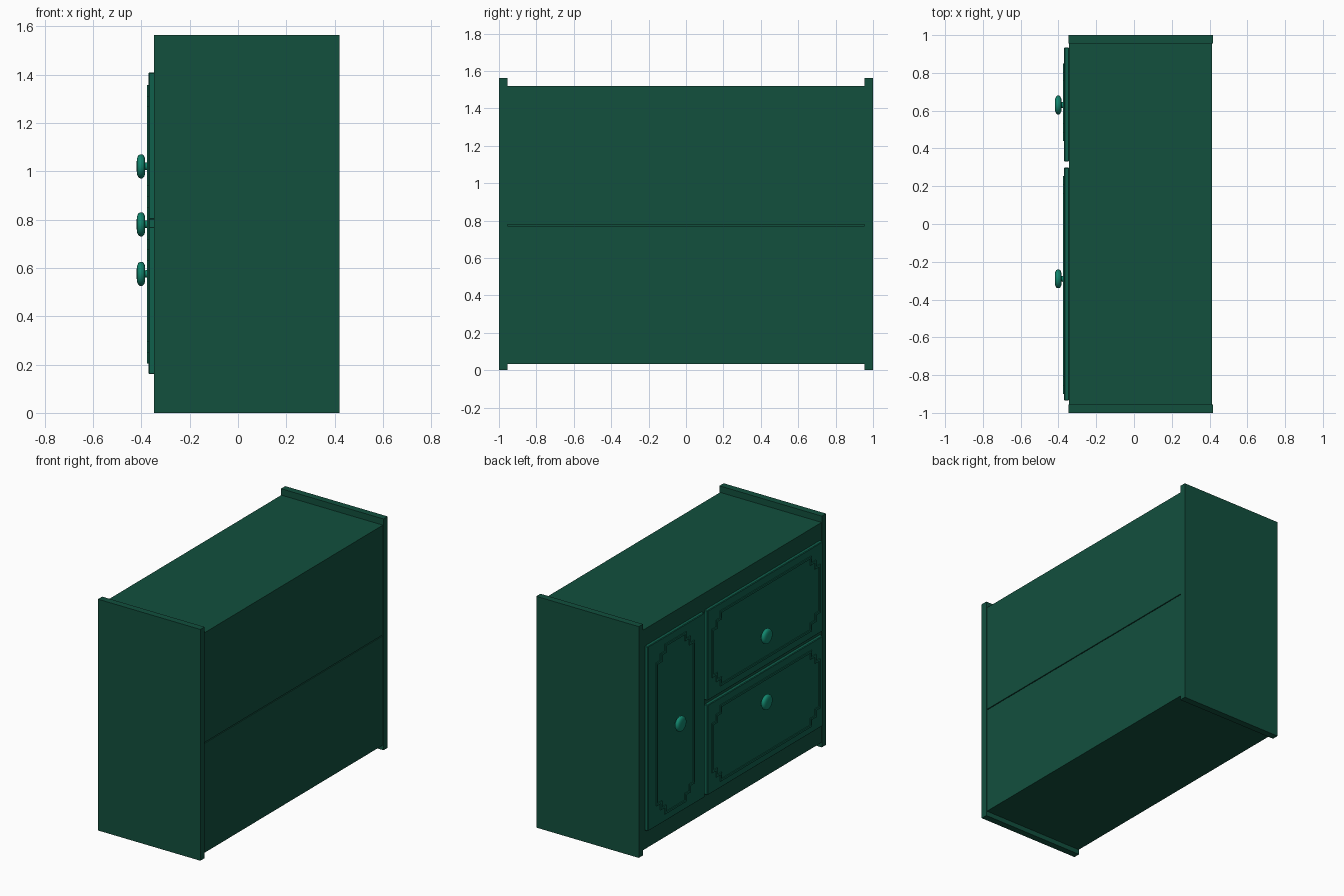
import bpy, bmesh
from math import pi, cos, sin

if "Cube" in bpy.data.objects:
    bpy.data.objects.remove(bpy.data.objects["Cube"])


def material(name, rgb):
    m = bpy.data.materials.new(name)
    m.diffuse_color = (*rgb, 1)
    m.use_nodes = True
    m.node_tree.nodes["Principled BSDF"].inputs["Base Color"].default_value = m.diffuse_color
    return m


BODY = material("dark_green", (0.006, 0.08, 0.048))
PANEL = material("mid_green", (0.005, 0.115, 0.072))
KNOB = material("light_green", (0.006, 0.24, 0.155))


def finish(name, bm, mat):
    bmesh.ops.recalc_face_normals(bm, faces=bm.faces)
    me = bpy.data.meshes.new(name)
    bm.to_mesh(me)
    bm.free()
    me.materials.append(mat)
    ob = bpy.data.objects.new(name, me)
    bpy.context.collection.objects.link(ob)
    return ob


def box(name, x, y, z, mat=BODY, bevel=0):
    """Box from (min, max) ranges."""
    bm = bmesh.new()
    bmesh.ops.create_cube(bm, size=1)
    for v in bm.verts:
        v.co = [r[0] if c < 0 else r[1] for c, r in zip(v.co, (x, y, z))]
    ob = finish(name, bm, mat)
    if bevel:
        mod = ob.modifiers.new("edge", 'BEVEL')
        mod.width = bevel
        mod.segments = 1
    return ob


def stepped_outline(a, b, s):
    """Rectangle of half size a, b with two square steps cut at each corner."""
    q = [(a, b - 2*s), (a - s, b - 2*s), (a - s, b - s), (a - 2*s, b - s), (a - 2*s, b)]
    return (q + [(-u, v) for u, v in reversed(q)]
            + [(-u, -v) for u, v in q] + [(u, -v) for u, v in reversed(q)])


def moulding(name, y, z, s=0.045, w=0.014, x0=-0.366, x1=-0.3765):
    cy, cz = sum(y) / 2, sum(z) / 2
    a, b = (y[1] - y[0]) / 2, (z[1] - z[0]) / 2
    bm = bmesh.new()
    loops = [[bm.verts.new((x, cy + u, cz + v)) for u, v in stepped_outline(a - d, b - d, s)]
             for x, d in ((x0, 0), (x1, 0), (x1, w), (x0, w))]
    n = len(loops[0])
    for k in range(4):
        p, q = loops[k], loops[(k + 1) % 4]
        for i in range(n):
            j = (i + 1) % n
            bm.faces.new((p[i], p[j], q[j], q[i]))
    return finish(name, bm, PANEL)


def knob(name, y, z, n=32):
    # profile: (x, radius) from the stem out to the rounded face
    prof = [(-0.366, 0.017), (-0.384, 0.015), (-0.385, 0.034), (-0.389, 0.044), (-0.396, 0.050),
            (-0.405, 0.050), (-0.412, 0.046), (-0.417, 0.035), (-0.4195, 0.018)]
    bm = bmesh.new()
    rings = [[bm.verts.new((x, y + r*cos(2*pi*i/n), z + r*sin(2*pi*i/n))) for i in range(n)]
             for x, r in prof]
    for p, q in zip(rings, rings[1:]):
        for i in range(n):
            j = (i + 1) % n
            bm.faces.new((p[i], p[j], q[j], q[i]))
    bm.faces.new(rings[0])
    bm.faces.new(rings[-1])
    ob = finish(name, bm, KNOB)
    bpy.ops.object.select_all(action='DESELECT')
    ob.select_set(True)
    bpy.context.view_layer.objects.active = ob
    bpy.ops.object.shade_smooth_by_angle(angle=0.8)


# carcass
W = (-0.955, 0.955)
box("side_panel_left", (-0.347, 0.419), (0.955, 1.0), (0, 1.563))
box("side_panel_right", (-0.347, 0.419), (-1.0, -0.955), (0, 1.563))
box("top_board", (-0.345, 0.414), W, (1.475, 1.52))
box("bottom_board", (-0.345, 0.414), W, (0.033, 0.075))
box("front_frame", (-0.345, -0.32), W, (0.075, 1.475))
box("back_board_lower", (0.395, 0.414), W, (0.075, 0.772))
box("back_board_upper", (0.395, 0.414), W, (0.778, 1.475))
box("shelf", (-0.32, 0.395), W, (0.753, 0.797))

# door and two drawers: slab, stepped moulding, round knob
fronts = [("door", (0.33, 0.935), (0.16, 1.408), (0.44, 0.85), (0.21, 1.357), (0.63, 0.78)),
          ("upper_drawer", (-0.935, 0.298), (0.80, 1.408), (-0.90, 0.255), (0.85, 1.357), (-0.29, 1.02)),
          ("lower_drawer", (-0.935, 0.298), (0.16, 0.77), (-0.90, 0.255), (0.205, 0.72), (-0.29, 0.575))]
for name, y, z, my, mz, k in fronts:
    box(name + "_front", (-0.3705, -0.344), y, z, PANEL, bevel=0.004)
    moulding(name + "_moulding", my, mz)
    knob(name + "_knob", *k)
